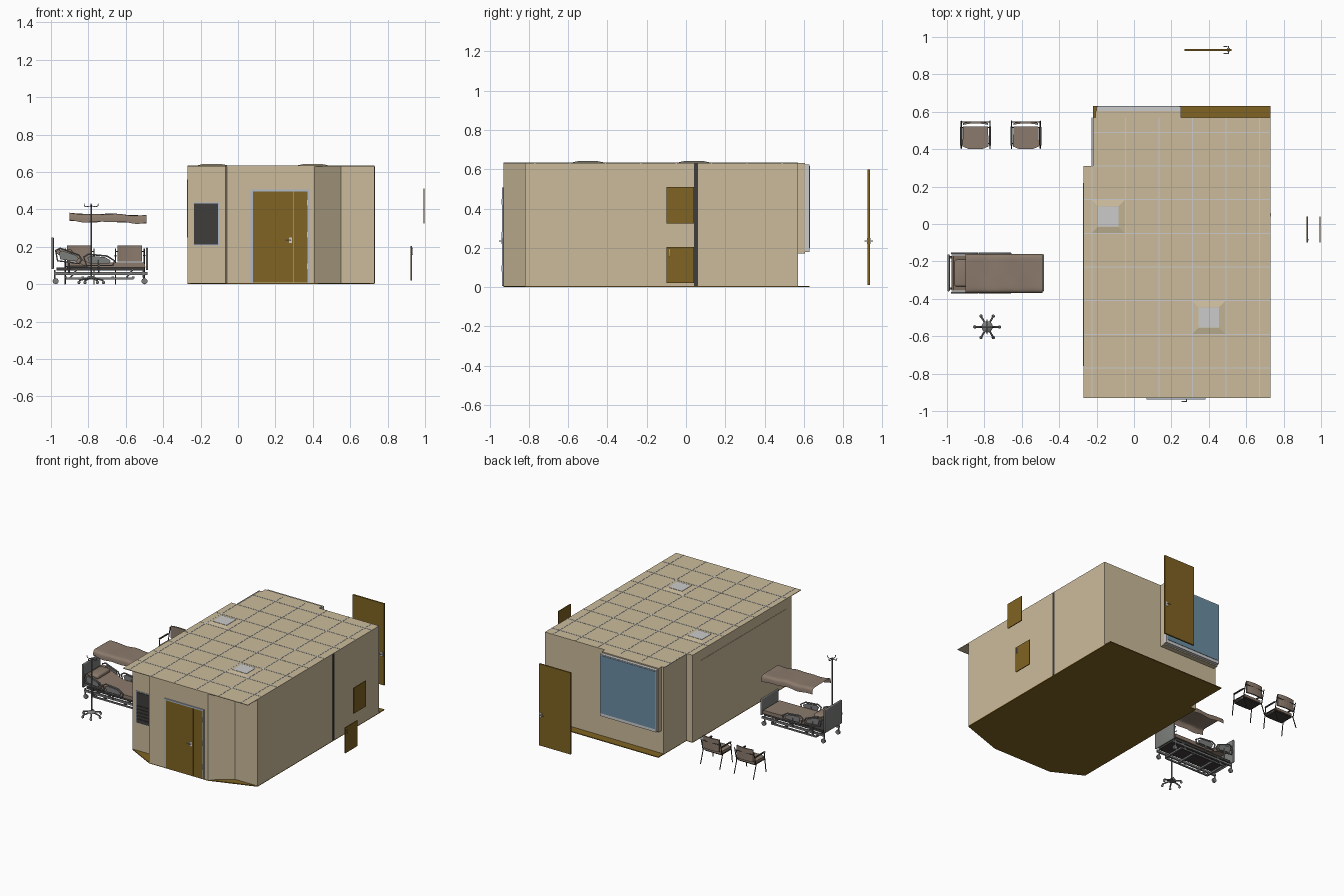
import bpy, bmesh, math
from mathutils import Vector

if "Cube" in bpy.data.objects:
    bpy.data.objects.remove(bpy.data.objects["Cube"])

def material(name, *rgb):
    m = bpy.data.materials.new(name)
    m.diffuse_color = (*rgb, 1)
    m.use_nodes = True
    m.node_tree.nodes["Principled BSDF"].inputs["Base Color"].default_value = m.diffuse_color
    return m

BEIGE = material("beige", .60, .50, .33)
WOOD = material("wood", .215, .125, .016)
GLASS = material("glass", .15, .27, .37)
CLOTH = material("cloth", .26, .195, .15)
DARK = material("dark", .05, .047, .045)
TRIM = material("trim", .43, .48, .58)
STEEL = material("steel", .20, .21, .20)

def finish(name, bm, mat=None, smooth=False):
    bmesh.ops.recalc_face_normals(bm, faces=bm.faces)
    me = bpy.data.meshes.new(name)
    bm.to_mesh(me)
    bm.free()
    ob = bpy.data.objects.new(name, me)
    bpy.context.collection.objects.link(ob)
    if mat:
        me.materials.append(mat)
    if smooth:
        bpy.context.view_layer.objects.active = ob
        ob.select_set(True)
        bpy.ops.object.shade_smooth_by_angle(angle=math.radians(40))
        ob.select_set(False)
    return ob

def box(name, x, y, z, mat=None, bevel=0):
    bm = bmesh.new()
    bmesh.ops.create_cube(bm, size=1)
    for v in bm.verts:
        v.co = [r[0] if c < 0 else r[1] for c, r in zip(v.co, (x, y, z))]
    if bevel:
        bmesh.ops.bevel(bm, geom=bm.edges[:], offset=bevel, segments=3, affect='EDGES', profile=.5)
    return finish(name, bm, mat, bevel > 0)

def prism(name, pts, lo, hi, mat=None, axis='z', smooth=False):
    # extrude a flat outline along z or along y
    bm = bmesh.new()
    put = (lambda a, b, t: (a, b, t)) if axis == 'z' else (lambda a, b, t: (a, t, b))
    f = bm.faces.new([bm.verts.new(put(a, b, lo)) for a, b in pts])
    r = bmesh.ops.extrude_face_region(bm, geom=[f])
    d = Vector(put(0, 0, hi - lo))
    for v in r['geom']:
        if isinstance(v, bmesh.types.BMVert):
            v.co += d
    return finish(name, bm, mat, smooth)

def tube(name, pts, r, mat=None, cyclic=False):
    cu = bpy.data.curves.new(name, 'CURVE')
    cu.dimensions, cu.bevel_depth, cu.bevel_resolution, cu.use_fill_caps = '3D', r, 1, True
    sp = cu.splines.new('POLY')
    sp.points.add(len(pts) - 1)
    for p, c in zip(sp.points, pts):
        p.co = (*c, 1)
    sp.use_cyclic_u = cyclic
    ob = bpy.data.objects.new(name, cu)
    bpy.context.collection.objects.link(ob)
    if mat:
        cu.materials.append(mat)
    bpy.context.view_layer.objects.active = ob
    ob.select_set(True)
    bpy.ops.object.convert(target='MESH')
    bpy.ops.object.shade_smooth_by_angle(angle=math.radians(50))
    bpy.context.object.select_set(False)

# room shell
floor = [(-.27, -.82), (-.06, -.93), (.41, -.93), (.73, -.82), (.73, .63), (-.22, .63), (-.22, .31), (-.27, .31)]
walls = [(-.27, -.82), (-.067, -.82), (-.06, -.93), (.41, -.93), (.55, -.82), (.73, -.82),
         (.73, .57), (-.22, .57), (-.22, .31), (-.27, .31)]
ceiling = [(-.27, -.93), (.73, -.93), (.73, .57), (.25, .57), (.25, .605), (-.205, .605),
           (-.205, .57), (-.22, .57), (-.22, .31), (-.27, .31)]
prism("floor", floor, 0, .006, WOOD)
prism("ceiling", ceiling, .629, .633, BEIGE)
bm = bmesh.new()
low = [bm.verts.new((x, y, .006)) for x, y in walls]
top = [bm.verts.new((x, y, .629)) for x, y in walls]
for i in range(len(walls)):
    j = (i + 1) % len(walls)
    bm.faces.new((low[i], low[j], top[j], top[i]))
shell = finish("walls", bm, BEIGE)
mod = shell.modifiers.new("thickness", 'SOLIDIFY')
mod.thickness, mod.offset = .008, -1

# ceiling grid and air diffusers
for i in range(6):
    x = -.225 + .179 * i
    box("ceiling_bar_long", (x - .003, x + .003), (-.93, .57), (.632, .6345))
for i in range(8):
    y = -.77 + .18 * i
    box("ceiling_bar_cross", (-.27 if y < .31 else -.22, .73), (y - .003, y + .003), (.632, .6345))
for x, y in ((-.137, .04), (.40, -.50)):
    bm = bmesh.new()
    bmesh.ops.create_cone(bm, cap_ends=True, segments=4, radius1=.089 * 2 ** .5, radius2=.055 * 2 ** .5, depth=.008)
    for v in bm.verts:
        a, b = v.co.x, v.co.y
        v.co = (x + (a - b) * .5 ** .5, y + (a + b) * .5 ** .5, v.co.z + .637)
    finish("diffuser_hood", bm, BEIGE)
    box("diffuser_grille", (x - .055, x + .055), (y - .053, y + .053), (.638, .643))

# wall trims: right post and left headwall panel
box("wall_joint", (.725, .732), (.04, .06), (.006, .629), DARK)
box("headwall_panel", (-.272, -.268), (-.76, .22), (.25, .56), BEIGE)

# window bay
box("bay_shell", (-.205, .25), (.565, .605), (.17, .63), BEIGE)
box("window_frame", (-.20, .25), (.60, .628), (.178, .625))
box("window_glass", (-.192, .242), (.622, .631), (.20, .618), GLASS)

# louvered wall unit
box("louver_frame", (-.239, -.101), (-.824, -.815), (.206, .436), TRIM)
box("louver_panel", (-.234, -.106), (-.828, -.82), (.211, .431), DARK)
for i in range(5):
    z = .228 + .024 * i
    box("louver_slat", (-.228, -.112), (-.832, -.826), (z, z + .012), DARK)

def lever(name, x, y, z, side):
    box(name + "_plate", (x - .008, x + .008), sorted((y, y + side * .004)), (z - .015, z + .015))
    tube(name + "_lever", [(x, y, z), (x, y + side * .014, z), (x - .026, y + side * .014, z)], .003)

# front entrance
for x in ((.068, .079), (.371, .382)):
    box("door_jamb", x, (-.937, -.92), (.006, .507), TRIM)
box("door_header", (.068, .382), (-.937, -.92), (.496, .507), TRIM)
box("door_leaf_wide", (.079, .294), (-.935, -.925), (.008, .496), WOOD)
box("door_leaf_narrow", (.297, .371), (-.935, -.925), (.008, .496), WOOD)
for z in (.08, .25, .42):
    box("door_hinge", (.369, .375), (-.939, -.93), (z, z + .03))
lever("front_door", .28, -.935, .235, -1)

# loose door behind the room, loose cabinet panels on the right
box("spare_door", (.27, .52), (.925, .936), (.01, .60), WOOD)
for y, s in ((.925, -1), (.936, 1)):
    lever("spare_door", .505, y, .235, s)
for x, z0, z1 in ((.926, .02, .205), (.994, .325, .51)):
    box("cabinet_panel", (x - .003, x + .003), (-.10, .04), (z0, z1), WOOD)
tube("panel_pull", [(.929, -.085, .155), (.934, -.085, .16), (.934, -.085, .19), (.929, -.085, .195)], .002)

# hospital bed
prism("mattress", [(-.975, .165), (-.965, .185), (-.80, .118), (-.50, .115), (-.495, .09), (-.80, .09)],
      -.355, -.168, CLOTH, 'y')
box("pillow", (-.965, -.885), (-.335, -.19), (.155, .185), CLOTH, .012)
box("headboard", (-.998, -.985), (-.36, -.163), (.08, .25), STEEL, .005)
box("footboard", (-.492, -.480), (-.36, -.163), (.075, .195), STEEL, .005)
box("bed_deck", (-.97, -.50), (-.345, -.178), (.072, .09), DARK)
for y in (-.345, -.178):
    box("bed_beam", (-.985, -.485), (y - .006, y + .006), (.05, .064), STEEL)
    for x in (-.90, -.60):
        tube("lift_leg", [(x, y, .03), (x + .04, y, .08)], .005, STEEL)
    box("lower_beam", (-.92, -.56), (y - .005, y + .005), (.026, .036), STEEL)
for x in (-.92, -.83, -.67, -.56):
    box("bed_cross_bar", (x - .006, x + .006), (-.345, -.178), (.03, .042), STEEL)
for y in (-.367, -.157):
    # side rails: tilted head rail and flat middle rail
    for pts in ([(-.965, .125), (-.975, .18), (-.95, .192), (-.85, .155), (-.835, .13), (-.85, .11)],
                [(-.81, .10), (-.825, .145), (-.80, .16), (-.70, .15), (-.66, .125), (-.67, .10)]):
        tube("side_rail", [(a, y, b) for a, b in pts], .005, STEEL, True)
        cx, cz = sum(p[0] for p in pts) / 6, sum(p[1] for p in pts) / 6
        prism("side_rail_panel", [(cx + (a - cx) * .75, cz + (b - cz) * .7) for a, b in pts],
              y - .003, y + .003, STEEL, 'y')
        tube("rail_post", [(cx, y, cz), (cx, y, .06)], .005, STEEL)
for x in (-.975, -.50):
    for y in (-.345, -.178):
        bm = bmesh.new()
        bmesh.ops.create_cone(bm, cap_ends=True, segments=16, radius1=.016, radius2=.016, depth=.012)
        for v in bm.verts:
            v.co = (x + v.co.x, y + v.co.z, .016 + v.co.y)
        finish("caster", bm, STEEL, True)
        tube("caster_stem", [(x, y, .016), (x - .005, y, .035), (x - .005, y, .075)], .005, STEEL)

# draped blanket floating above the bed
bm = bmesh.new()
bmesh.ops.create_grid(bm, x_segments=32, y_segments=20, size=1)
for v in bm.verts:
    a, b = v.co.x, v.co.y
    drop = .042 * abs(b) ** 7
    z = .374 - .005 * a + .003 * math.sin(5 * a + 1) - drop + .003 * math.sin(9 * a + 2 * b) * abs(b)
    v.co = (-.695 + .205 * a, -.265 + .105 * math.sin(b * math.pi / 2) ** 1 , z)
finish("blanket", bm, CLOTH, True)

# drip stand
px, py = -.785, -.55
tube("stand_pole", [(px, py, .03), (px, py, .425)], .004, STEEL)
bm = bmesh.new()
bmesh.ops.create_cone(bm, cap_ends=True, segments=20, radius1=.03, radius2=.012, depth=.012)
bmesh.ops.translate(bm, verts=bm.verts, vec=(px, py, .038))
finish("stand_hub", bm, STEEL, True)
for i in range(6):
    c, s = math.cos(i * math.pi / 3), math.sin(i * math.pi / 3)
    tube("stand_foot", [(px, py, .036), (px + .066 * c, py + .066 * s, .02)], .005, STEEL)
    bm = bmesh.new()
    bmesh.ops.create_uvsphere(bm, u_segments=10, v_segments=6, radius=.009)
    bmesh.ops.translate(bm, verts=bm.verts, vec=(px + .066 * c, py + .066 * s, .009))
    finish("stand_wheel", bm, STEEL, True)
for i in range(4):
    c, s = math.cos(i * math.pi / 2), math.sin(i * math.pi / 2)
    tube("stand_hook", [(px + r * c, py + r * s, z) for r, z in
                        ((0, .418), (.025, .414), (.036, .418), (.038, .43))], .0025, STEEL)

# visitor chairs
for cx in (-.847, -.578):
    prism("chair_seat", [(cx - .066, .52), (cx - .07, .415), (cx - .04, .402), (cx + .04, .402),
                         (cx + .07, .415), (cx + .066, .52)], .097, .115, CLOTH)
    arc = [(cx + t * .066 / 3, .538 - .008 * (t / 3) ** 2) for t in range(-3, 4)]
    prism("chair_back", arc + [(x, y + .01) for x, y in reversed(arc)], .12, .207, CLOTH)
    box("chair_apron", (cx - .066, cx + .066), (.415, .515), (.088, .098), DARK)
    for s in (-1, 1):
        x = cx + s * .077
        tube("chair_side_frame", [(x, .405, 0), (x, .425, .145), (x, .43, .15), (x, .535, .15)], .0035, DARK)
        tube("chair_back_leg", [(x, .55, 0), (x, .52, .09), (x, .545, .19)], .0035, DARK)
        box("chair_armrest", (x - .006, x + .006), (.42, .52), (.149, .156), DARK, .002)
        tube("chair_side_bar", [(x, .42, .10), (x, .522, .10)], .003, DARK)
    for y, z in ((.43, .095), (.515, .095), (.545, .175)):
        tube("chair_cross_bar", [(cx - .077, y, z), (cx + .077, y, z)], .003, DARK)
